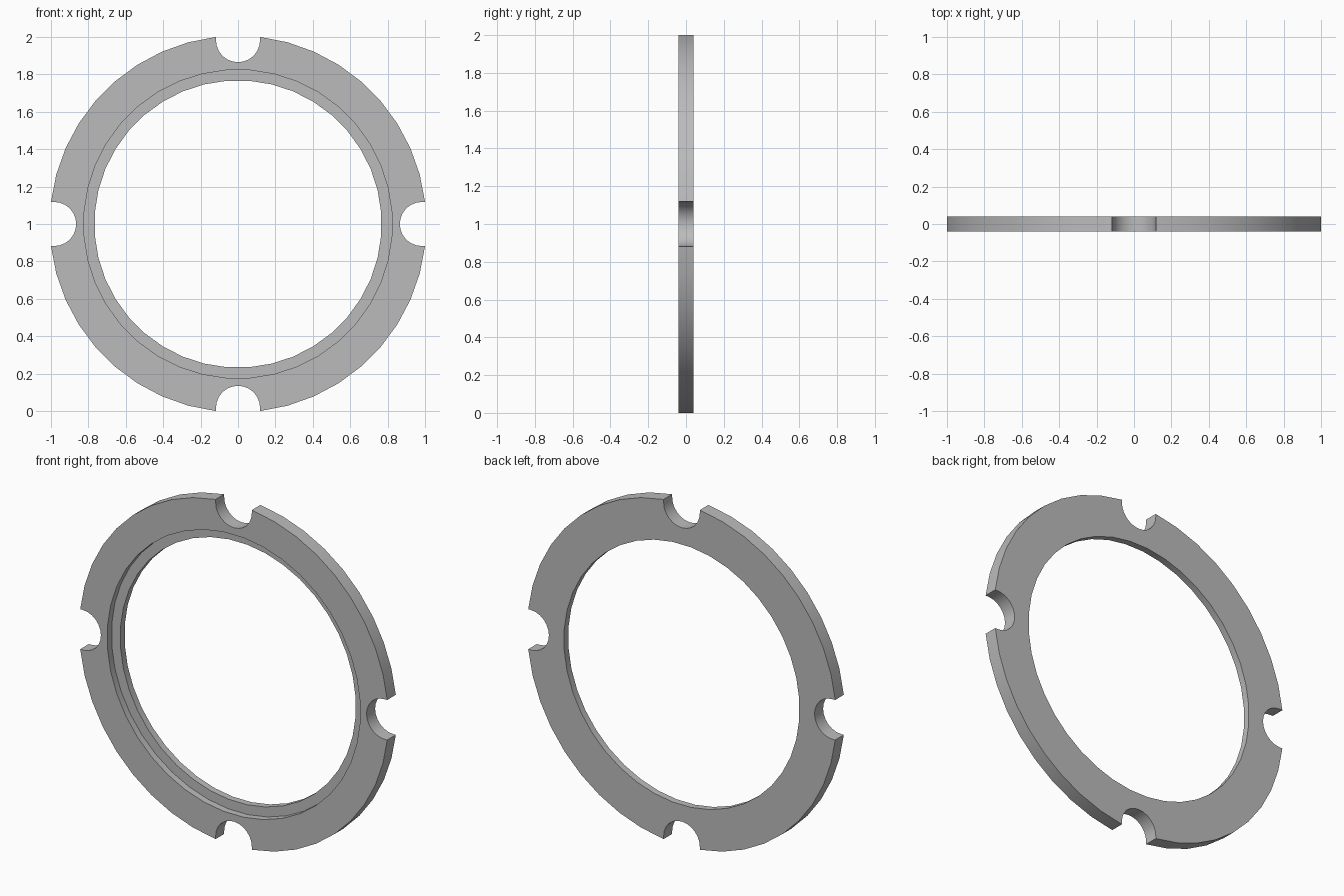
import bpy
import bmesh
from math import sin, cos, pi, asin, sqrt

cube = bpy.data.objects.get("Cube")
if cube:
    bpy.data.objects.remove(cube)

OUTER, BORE, RECESS = 1.007, 0.768, 0.825
HALF, STEP_Y = 0.04, 0.0
NOTCH_R, NOTCH_C = 0.118, 0.983


def circle(radius, count=40):
    return [(radius * cos(2 * pi * (i + 0.5) / count),
             radius * sin(2 * pi * (i + 0.5) / count)) for i in range(count)]


def notched_outline(notch_steps=12, arc_steps=9):
    """Outer rim with a round-bottomed slot at each quarter."""
    edge = asin(NOTCH_R / OUTER)
    quarter = []
    for i in range(notch_steps + 1):
        a = -pi / 2 - pi * i / notch_steps
        quarter.append((NOTCH_C + NOTCH_R * cos(a), NOTCH_R * sin(a)))
    for i in range(arc_steps + 1):
        a = edge + (pi / 2 - 2 * edge) * i / arc_steps
        quarter.append((OUTER * cos(a), OUTER * sin(a)))
    points = []
    for _ in range(4):
        points += quarter
        quarter = [(-y, x) for x, y in quarter]
    return points


bm = bmesh.new()


def loop(points, y):
    verts = [bm.verts.new((x, y, z + 1)) for x, z in points]
    edges = [bm.edges.new((v, verts[i - 1])) for i, v in enumerate(verts)]
    return verts, edges


def wall(a, b):
    for i in range(len(a[0])):
        bm.faces.new((a[0][i - 1], a[0][i], b[0][i], b[0][i - 1]))


def cap(a, b):
    bmesh.ops.triangle_fill(bm, edges=a[1] + b[1], use_beauty=True)


outline = notched_outline()
rim_front, rim_back = loop(outline, -HALF), loop(outline, HALF)
recess_front, recess_floor = loop(circle(RECESS), -HALF), loop(circle(RECESS), STEP_Y)
bore_front, bore_back = loop(circle(BORE), STEP_Y), loop(circle(BORE), HALF)

# Rim, recess and bore walls, then the flat faces between them
wall(rim_front, rim_back)
wall(recess_front, recess_floor)
wall(recess_floor, bore_front)
wall(bore_front, bore_back)
cap(rim_front, recess_front)
cap(rim_back, bore_back)
bmesh.ops.recalc_face_normals(bm, faces=bm.faces)

mesh = bpy.data.meshes.new("notched_ring")
bm.to_mesh(mesh)
bm.free()
ring = bpy.data.objects.new("notched_ring", mesh)
bpy.context.collection.objects.link(ring)

# Plain grey finish
grey = bpy.data.materials.new("plain_grey")
grey.use_nodes = True
color = (0.5, 0.5, 0.5, 1)
grey.diffuse_color = color
grey.node_tree.nodes["Principled BSDF"].inputs["Base Color"].default_value = color
mesh.materials.append(grey)

bpy.ops.object.select_all(action='DESELECT')
ring.select_set(True)
bpy.context.view_layer.objects.active = ring
bpy.ops.object.shade_smooth_by_angle(angle=pi / 6)
